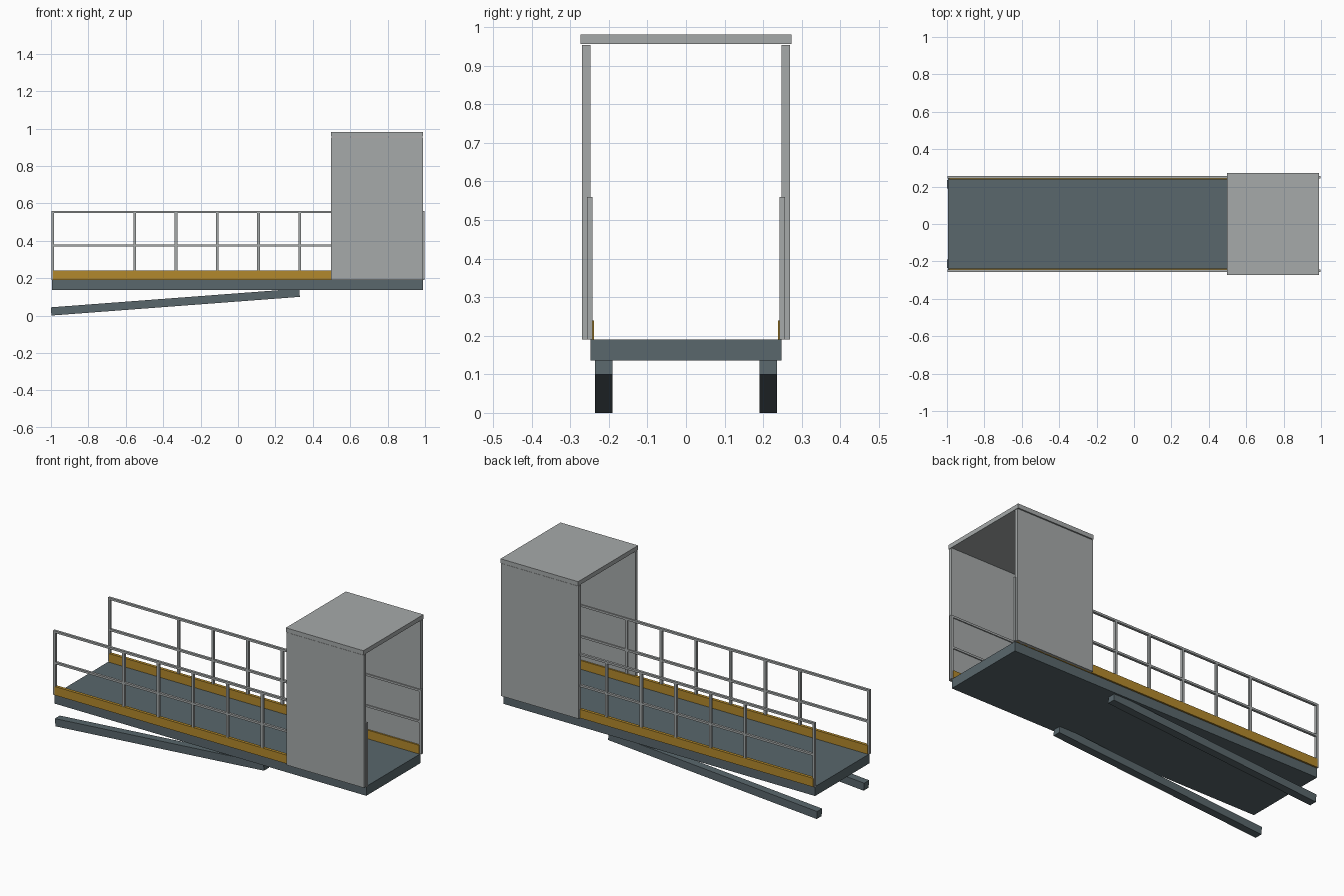
import bpy
import math
from mathutils import Matrix

if "Cube" in bpy.data.objects:
    bpy.data.objects.remove(bpy.data.objects["Cube"])


def material(name, rgb):
    m = bpy.data.materials.new(name)
    m.diffuse_color = (*rgb, 1)
    m.use_nodes = True
    m.node_tree.nodes["Principled BSDF"].inputs["Base Color"].default_value = m.diffuse_color
    return m


STEEL = material("blue grey steel", (0.10, 0.135, 0.15))
GREY = material("light grey", (0.38, 0.40, 0.40))
YELLOW = material("safety yellow", (0.45, 0.25, 0.025))

FACES = [(0, 2, 3, 1), (4, 5, 7, 6), (0, 1, 5, 4),
         (2, 6, 7, 3), (0, 4, 6, 2), (1, 3, 7, 5)]


def box(name, x, y, z, mat, tilt=0.0):
    """Box from (min, max) ranges, optionally pitched about its centre."""
    size = [b - a for a, b in (x, y, z)]
    centre = [(a + b) / 2 for a, b in (x, y, z)]
    verts = [(i * size[0], j * size[1], k * size[2])
             for i in (-.5, .5) for j in (-.5, .5) for k in (-.5, .5)]
    mesh = bpy.data.meshes.new(name)
    mesh.from_pydata(verts, [], FACES)
    mesh.transform(Matrix.Rotation(-tilt, 4, 'Y'))
    mesh.materials.append(mat)
    ob = bpy.data.objects.new(name, mesh)
    ob.location = centre
    bpy.context.collection.objects.link(ob)
    return ob


def side_range(s, inner, outer):
    return (min(s * inner, s * outer), max(s * inner, s * outer))


# Walkway deck
box("deck", (-0.995, 0.99), (-0.247, 0.247), (0.136, 0.19), STEEL)

for s, side in ((-1, "front"), (1, "back")):
    # Sloping support beam under the deck
    tilt = math.atan(0.1 / 1.33)
    box(side + "_support_beam", (-1.001, 0.331), side_range(s, 0.191, 0.236),
        (0.05, 0.094), STEEL, tilt)

    # Kick board along the deck edge
    box(side + "_kick_board", (-0.99, 0.985), side_range(s, 0.239, 0.2565),
        (0.19, 0.24), YELLOW)

    # Guard rail: end posts, evenly spaced posts and two rails
    y = side_range(s, 0.242, 0.256)
    for x in (-0.991, 0.991):
        box(side + "_end_post", (x - 0.007, x + 0.007), y, (0.19, 0.56), GREY)
    for i in range(6):
        x = -0.552 + 0.2205 * i
        box(side + "_post", (x - 0.007, x + 0.007), y, (0.235, 0.55), GREY)
    for name, z in (("top_rail", 0.554), ("middle_rail", 0.375)):
        box(side + "_" + name, (-0.991, 0.991), y, (z - 0.006, z + 0.006), GREY)

    # Cabin side wall
    box(side + "_cabin_wall", (0.496, 0.99), side_range(s, 0.248, 0.269),
        (0.19, 0.953), GREY)

# Cabin roof
box("cabin_roof", (0.496, 0.99), (-0.273, 0.273), (0.956, 0.981), GREY)
